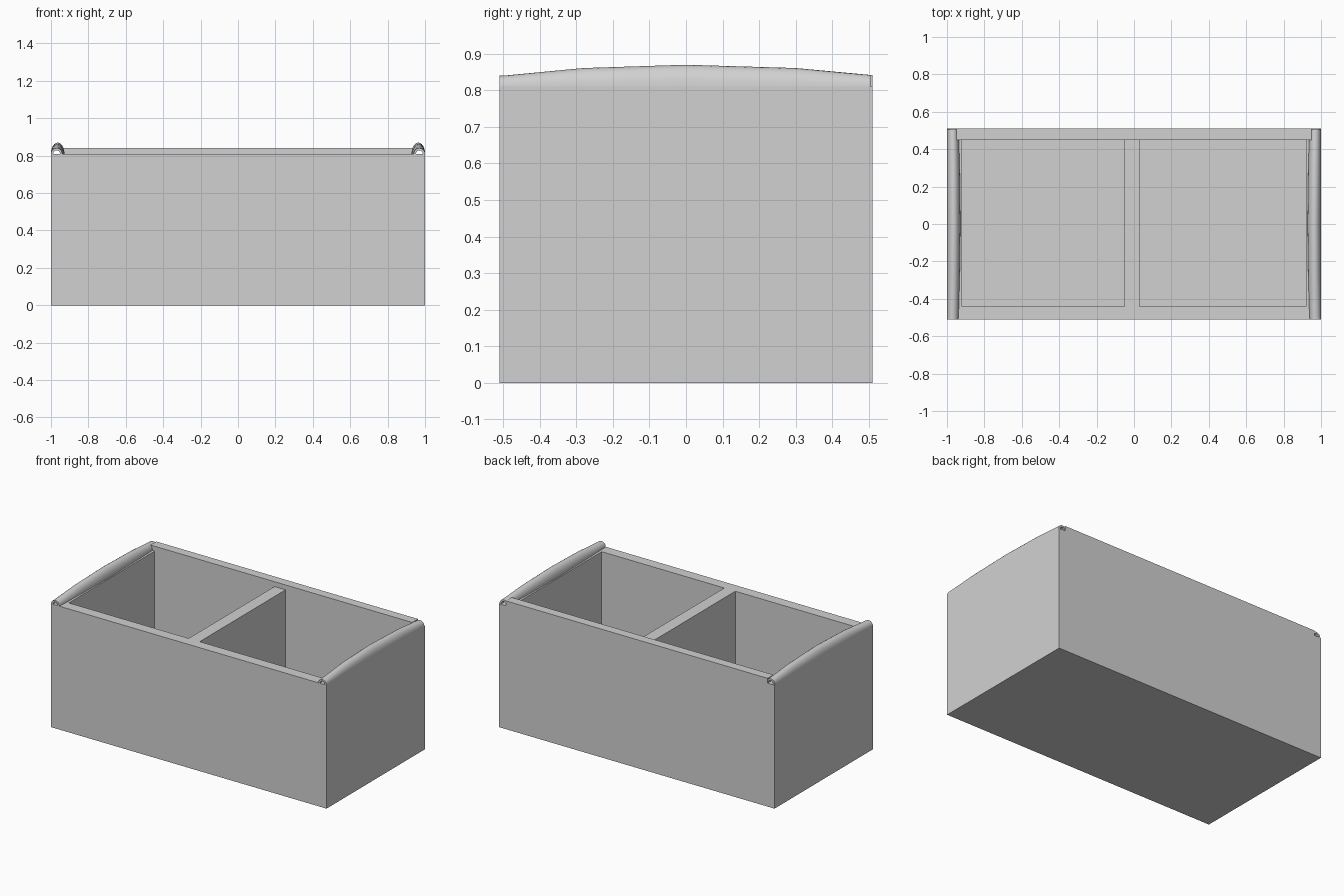
import bpy, bmesh, math
from mathutils import Matrix, Vector

cube = bpy.data.objects.get("Cube")
if cube:
    bpy.data.objects.remove(cube, do_unlink=True)

grey = bpy.data.materials.new("plain_grey")
grey.use_nodes = True
COLOUR = (0.64, 0.64, 0.64, 1)
grey.diffuse_color = COLOUR
grey.node_tree.nodes["Principled BSDF"].inputs["Base Color"].default_value = COLOUR

HALF_Y, RIM, FLOOR = 0.51, 0.81, 0.01


def add_object(name, bm):
    mesh = bpy.data.meshes.new(name)
    bmesh.ops.recalc_face_normals(bm, faces=bm.faces)
    bm.to_mesh(mesh)
    bm.free()
    mesh.materials.append(grey)
    obj = bpy.data.objects.new(name, mesh)
    bpy.context.collection.objects.link(obj)
    return obj


def box(name, low, high):
    low, high = Vector(low), Vector(high)
    bm = bmesh.new()
    bmesh.ops.create_cube(bm, size=1, matrix=Matrix.Translation((low + high) / 2)
                          @ Matrix.Diagonal((*(high - low), 1)))
    return add_object(name, bm)


# Open body with two compartments separated by a divider
body = box("body", (-1, -HALF_Y, 0), (1, HALF_Y, RIM))
cutters = []
for x0, x1 in ((-0.92, -0.05), (0.03, 0.92)):
    cutter = box("compartment_cutter", (x0, -0.44, FLOOR), (x1, 0.45, 1))
    cutter.hide_render = True
    mod = body.modifiers.new("compartment", "BOOLEAN")
    mod.operation, mod.solver, mod.object = "DIFFERENCE", "EXACT", cutter
    cutters.append(cutter)

# Bake the compartments and drop the cutters
graph = bpy.context.evaluated_depsgraph_get()
hollow = bpy.data.meshes.new_from_object(body.evaluated_get(graph))
body.modifiers.clear()
body.data = hollow
for cutter in cutters:
    bpy.data.objects.remove(cutter, do_unlink=True)

# Raised rail along the back wall
box("back_rail", (-0.95, 0.45, RIM), (0.95, HALF_Y, 0.842))


# Arched, hollow half-round grip on each end wall
def grip(name, side, steps=12, wall=0.012):
    stations = ((-0.51, 0.03, 0.060), (-0.49, 0.031, 0.062), (-0.28, 0.051, 0.068),
                (0, 0.06, 0.072), (0.3, 0.051, 0.068), (0.505, 0.032, 0.062))
    bm = bmesh.new()
    rings = []
    for y, height, width in stations:
        ring = []
        for inset, order in ((0, range(steps + 1)), (wall, range(steps, -1, -1))):
            for i in order:
                a = math.pi * i / steps
                x = 1 - width / 2 + (width / 2 - inset) * math.cos(a)
                z = RIM + (height - inset) * math.sin(a)
                ring.append(bm.verts.new((side * x, y, z)))
        rings.append(ring)
    count = len(rings[0])
    for a, b in zip(rings, rings[1:]):
        for i in range(count):
            j = (i + 1) % count
            bm.faces.new((a[i], a[j], b[j], b[i]))
    # Close the rim between outer and inner arcs at both ends
    for ring in (rings[0], rings[-1]):
        for i in range(steps):
            bm.faces.new((ring[i], ring[i + 1], ring[-2 - i], ring[-1 - i]))
    obj = add_object(name, bm)
    bpy.ops.object.select_all(action="DESELECT")
    obj.select_set(True)
    bpy.context.view_layer.objects.active = obj
    bpy.ops.object.shade_smooth_by_angle(angle=math.radians(35))


grip("left_grip", 1)
grip("right_grip", -1)
